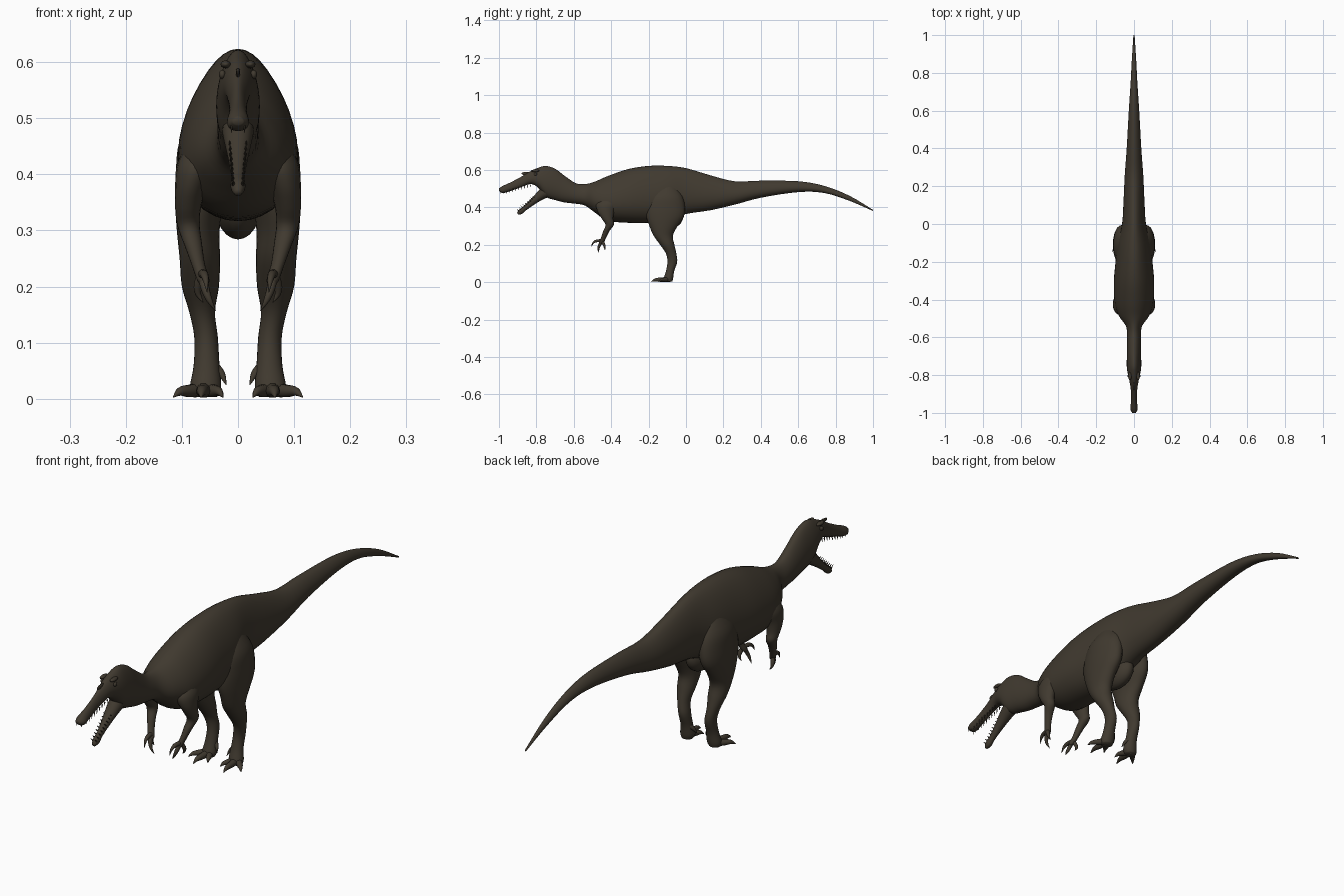
import bpy, bmesh, math
from mathutils import Vector

hide = bpy.data.materials.new("brown_hide")
hide.diffuse_color = (0.052, 0.042, 0.029, 1)


def finish(name, bm, mirror=False):
    bmesh.ops.recalc_face_normals(bm, faces=bm.faces)
    me = bpy.data.meshes.new(name)
    bm.to_mesh(me)
    bm.free()
    me.materials.append(hide)
    me.polygons.foreach_set("use_smooth", [True] * len(me.polygons))
    ob = bpy.data.objects.new(name, me)
    bpy.context.collection.objects.link(ob)
    if mirror:
        ob.modifiers.new("Mirror", 'MIRROR').use_mirror_merge = False
    return ob


def smooth(st, n):
    # Catmull-Rom through the stations
    st = [Vector(s) for s in st]
    out = []
    for i in range(len(st) - 1):
        a, b, c, d = st[max(i - 1, 0)], st[i], st[i + 1], st[min(i + 2, len(st) - 1)]
        for k in range(n):
            t = k / n
            out.append(0.5 * (2 * b + (c - a) * t + (2 * a - 5 * b + 4 * c - d) * t * t
                              + (3 * b - a - 3 * c + d) * t ** 3))
    return out + [st[-1]]


def loft(bm, stations, up=None, sides=20, egg=0.0, n=4):
    # stations: x, y, z, half width, half height
    pts = smooth(stations, n)
    pos = [Vector(p[:3]) for p in pts]
    rings = []
    for i, p in enumerate(pts):
        if up:
            u, s = Vector(up), Vector((1, 0, 0))
        else:
            t = (pos[min(i + 1, len(pos) - 1)] - pos[max(i - 1, 0)]).normalized()
            s = (Vector((1, 0, 0)) - t * t.x).normalized()
            u = s.cross(t)
        ring = []
        for k in range(sides):
            a = 2 * math.pi * k / sides
            w = p[3] * math.cos(a) * (1 - egg * math.sin(a))
            ring.append(bm.verts.new(pos[i] + s * w + u * p[4] * math.sin(a)))
        rings.append(ring)
    for r, q in zip(rings, rings[1:]):
        for k in range(sides):
            j = (k + 1) % sides
            bm.faces.new((r[k], r[j], q[j], q[k]))
    bm.faces.new(rings[0])
    bm.faces.new(rings[-1])


def digit(bm, points, r):
    # tapering finger or toe ending in a claw
    m = len(points) - 1
    sizes = [r * f for f in ((1, 0.9, 0.6, 0.08) if m == 3 else (1, 0.7, 0.08))]
    loft(bm, [(*p, s, s) for p, s in zip(points, sizes)], sides=10)


def ellipsoid(name, loc, rad, mirror=False):
    bm = bmesh.new()
    bmesh.ops.create_uvsphere(bm, u_segments=20, v_segments=12, radius=1)
    for v in bm.verts:
        v.co = Vector([c * r + l for c, r, l in zip(v.co, rad, loc)])
    finish(name, bm, mirror)


# tail, torso, neck, skull and upper snout: y, top, bottom, half width
profile = [
    (1.0, .387, .381, .003), (.875, .462, .435, .011), (.74, .515, .477, .018),
    (.6, .54, .482, .027), (.4, .543, .452, .038), (.26, .54, .415, .048),
    (.13, .572, .385, .054), (0, .61, .365, .062), (-.1, .622, .33, .085),
    (-.2, .622, .318, .096), (-.31, .605, .318, .105), (-.42, .567, .33, .1),
    (-.49, .537, .375, .076), (-.54, .525, .41, .042), (-.59, .53, .42, .036),
    (-.65, .57, .427, .036), (-.7, .607, .44, .037), (-.75, .622, .457, .038),
    (-.79, .612, .505, .033), (-.83, .595, .525, .024), (-.885, .562, .507, .016),
    (-.94, .533, .487, .016), (-.98, .515, .477, .019), (-1.0, .502, .489, .009)]
bm = bmesh.new()
loft(bm, [(0, y, (t + b) / 2, w, (t - b) / 2) for y, t, b, w in profile],
     up=(0, 0, 1), sides=36, egg=0.2)
finish("body", bm)

# open lower jaw
jaw = [(0, -.72, .50, .03, .04), (0, -.77, .47, .027, .027), (0, -.815, .434, .019, .018),
       (0, -.86, .397, .012, .013), (0, -.885, .377, .013, .014), (0, -.9, .366, .006, .006)]
bm = bmesh.new()
loft(bm, jaw, sides=16)
finish("lower_jaw", bm)

# teeth along both jaws
bm = bmesh.new()


def tooth(base, tip):
    loft(bm, [(*base, .003, .003), (*tip, .0004, .0004)], sides=6, n=1)


for i in range(11):
    f = i / 10
    y = -.99 + .16 * f
    z = .487 + .038 * max(0, f - .2)
    tooth((.011, y, z + .006), (.012, y - .003, z - .013 + .005 * f))
for i in range(9):
    f = i / 8
    y, z = -.893 + .085 * f, .381 + .069 * f
    tooth((.008 + .006 * f, y, z), (.009 + .006 * f, y - .012, z + .011))
finish("teeth", bm, True)

# eyes, brows and snout crest
ellipsoid("eye", (.028, -.805, .578), (.006, .009, .008), True)
ellipsoid("brow", (.022, -.805, .596), (.009, .022, .007), True)
ellipsoid("snout_crest", (0, -.85, .581), (.004, .03, .009))

# pelvis bulge between the legs
ellipsoid("pelvis", (0, -.1, .35), (.042, .085, .066))

# hind leg
bm = bmesh.new()
loft(bm, [(.042, -.105, .52, .03, .05), (.056, -.108, .46, .048, .09),
          (.064, -.11, .4, .047, .104), (.068, -.112, .35, .044, .1),
          (.071, -.12, .3, .038, .075), (.068, -.122, .25, .036, .052),
          (.067, -.1, .2, .033, .038), (.064, -.08, .155, .023, .028),
          (.057, -.073, .11, .021, .026), (.056, -.085, .06, .023, .022),
          (.058, -.094, .02, .028, .025), (.06, -.094, .003, .022, .02)],
     up=(0, 1, 0), sides=24)
finish("hind_leg", bm, True)

# toes and dewclaw
bm = bmesh.new()
for x, y, r in ((.027, -.15, .013), (.066, -.185, .014), (.115, -.145, .013)):
    a, b = Vector((.06, -.085, .016)), Vector((x, y, .003))
    mid, knuckle = a.lerp(b, .45), a.lerp(b, .78)
    mid.z, knuckle.z = .014, .013
    digit(bm, [a, mid, knuckle, b], r)
digit(bm, [(.045, -.08, .06), (.03, -.09, .045), (.021, -.1, .025)], .01)
finish("toes", bm, True)

# arm
bm = bmesh.new()
loft(bm, [(.055, -.41, .46, .03, .035), (.07, -.42, .42, .038, .06),
          (.083, -.428, .38, .029, .046), (.089, -.42, .34, .023, .031),
          (.088, -.408, .308, .02, .023), (.08, -.425, .275, .016, .017),
          (.071, -.44, .24, .012, .014), (.062, -.452, .212, .011, .013),
          (.06, -.455, .203, .005, .006)], up=(0, 1, 0), sides=18)
finish("arm", bm, True)

# clawed fingers
bm = bmesh.new()
root = Vector((.064, -.449, .222))
for tip, out in (((.04, -.465, .157), (.004, -.008, 0)), ((.055, -.506, .19), (0, -.006, .012)),
                 ((.062, -.434, .172), (.008, .004, 0))):
    tip, out = Vector(tip), Vector(out)
    digit(bm, [root, root.lerp(tip, .4) + out, root.lerp(tip, .72) + out, tip], .0085)
finish("fingers", bm, True)
